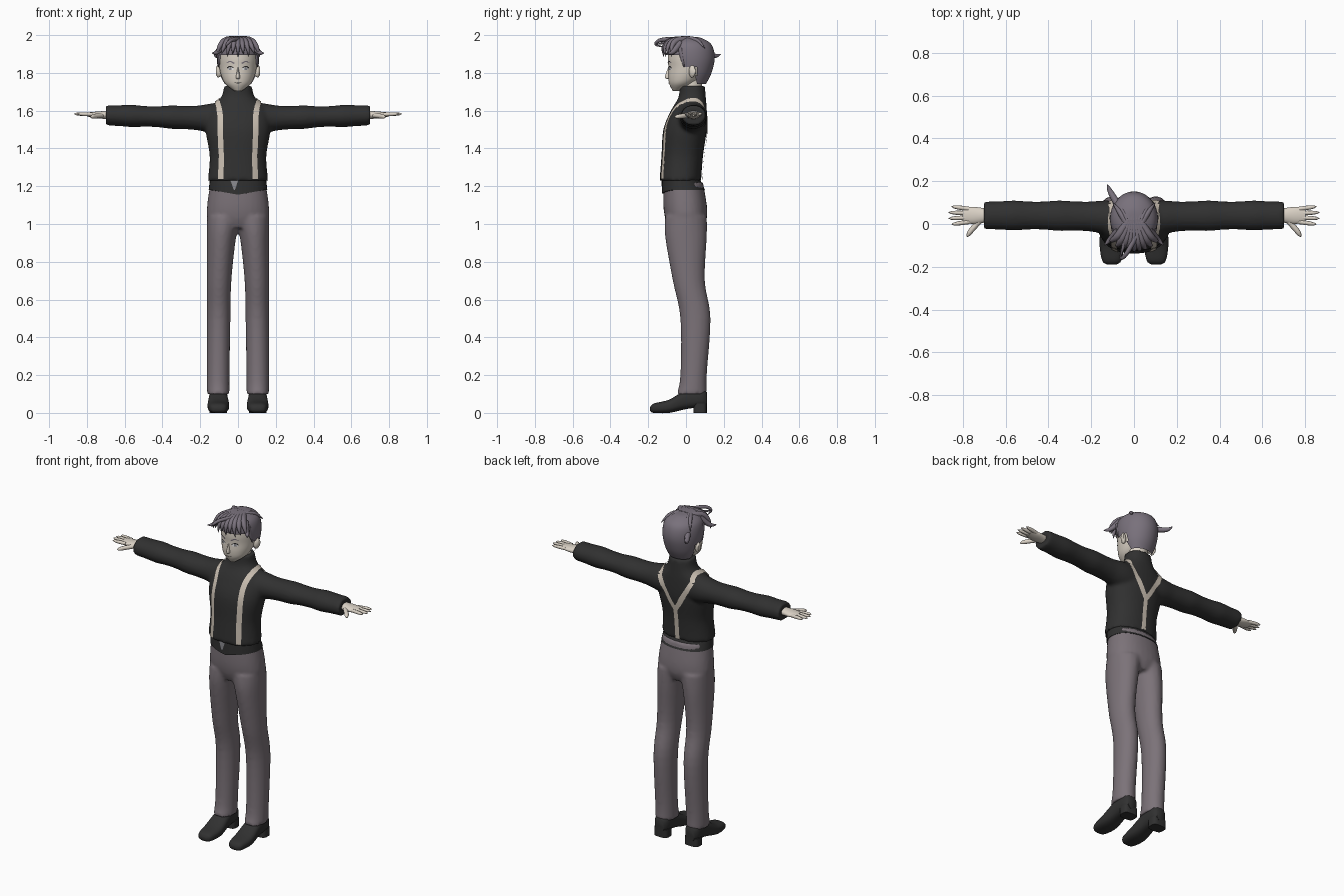
import bpy
import bmesh
from math import sin, cos, pi, sqrt, copysign
from mathutils import Vector
from mathutils.bvhtree import BVHTree

default_cube = bpy.data.objects.get("Cube")
if default_cube:
    bpy.data.objects.remove(default_cube)


def material(name, *rgb):
    mat = bpy.data.materials.new(name)
    mat.use_nodes = True
    mat.diffuse_color = (*rgb, 1)
    mat.node_tree.nodes["Principled BSDF"].inputs["Base Color"].default_value = (*rgb, 1)
    return mat


black = material("black cloth", .03, .03, .03)
mauve = material("mauve trousers", .2, .17, .19)
hair = material("mauve hair", .19, .165, .2)
skin = material("pale skin", .7, .64, .56)
cream = material("cream strap", .6, .53, .45)
metal = material("grey metal", .25, .25, .27)
white = material("eye white", .8, .8, .8)
ink = material("dark ink", .02, .02, .02)


def resample(rows, steps=5):
    """Smooth spline through rows of numbers."""
    rows = [rows[0], *rows, rows[-1]]
    result = []
    for before, start, end, after in zip(rows, rows[1:], rows[2:], rows[3:]):
        for step in range(steps):
            t = step / steps
            ease = t * t * (3 - 2 * t)
            leave, arrive = t * (1 - t) ** 2 / 2, t * t * (t - 1) / 2
            result.append([p + (q - p) * ease + (q - o) * leave + (r - p) * arrive
                           for o, p, q, r in zip(before, start, end, after)])
    return result + [list(rows[-1])]


def loft(bm, sections, axis="z", count=32, power=1, sides=(1,)):
    """Closed skin over sections: position, then low and high on both other axes."""
    for side in sides:
        loops = []
        for place, left, right, low, high in resample(sections):
            loop = []
            for index in range(count):
                angle = 2 * pi * index / count
                across, along = (copysign(abs(value) ** power, value) for value in (cos(angle), sin(angle)))
                u = (left + right + (right - left) * across) / 2
                v = (low + high + (high - low) * along) / 2
                x, y, z = {"z": (u, v, place), "x": (place, u, v), "y": (u, place, v)}[axis]
                loop.append(bm.verts.new((x * side, y, z)))
            loops.append(loop)
        for lower, upper in zip(loops, loops[1:]):
            for index in range(count):
                bm.faces.new((lower[index - 1], lower[index], upper[index], upper[index - 1]))
        bm.faces.new(loops[0])
        bm.faces.new(loops[-1])


def centred(*rows):
    """Sections symmetric in x, from height, half width, front and back."""
    return [(z, -half, half, front, back) for z, half, front, back in rows]


def finish(name, bm, mat, voxel=None):
    bmesh.ops.recalc_face_normals(bm, faces=bm.faces[:])
    for face in bm.faces:
        face.smooth = True
    for edge in bm.edges:
        edge.smooth = len(edge.link_faces) != 2 or edge.calc_face_angle(0) < 1
    mesh = bpy.data.meshes.new(name)
    bm.to_mesh(mesh)
    bm.free()
    mesh.materials.append(mat)
    obj = bpy.data.objects.new(name, mesh)
    bpy.context.collection.objects.link(obj)
    if voxel:
        blend = obj.modifiers.new("blend", "REMESH")
        blend.mode, blend.voxel_size, blend.use_smooth_shade = "VOXEL", voxel, True
        relax = obj.modifiers.new("relax", "SMOOTH")
        relax.iterations = 4
    return obj


def simple(name, mat, sections, **options):
    bm = bmesh.new()
    loft(bm, sections, **options)
    return finish(name, bm, mat)


def strands(name, mat, paths, taper):
    """Round strands along (radius, points) paths, narrowing to the tip."""
    curve = bpy.data.curves.new(name, "CURVE")
    curve.dimensions, curve.bevel_depth, curve.bevel_resolution = "3D", 1, 2
    curve.use_fill_caps = True
    for radius, path in paths:
        spline = curve.splines.new("POLY")
        points = resample(path)
        spline.points.add(len(points) - 1)
        for index, (target, point) in enumerate(zip(spline.points, points)):
            target.co = (*point, 1)
            target.radius = radius * max(.05, 1 - (index / (len(points) - 1)) ** taper)
    guide = bpy.data.objects.new(name + " guide", curve)
    bpy.context.collection.objects.link(guide)
    graph = bpy.context.evaluated_depsgraph_get()
    bm = bmesh.new()
    bm.from_mesh(bpy.data.meshes.new_from_object(guide.evaluated_get(graph)))
    bpy.data.objects.remove(guide)
    return finish(name, bm, mat)


def surface(obj):
    return BVHTree.FromObject(obj, bpy.context.evaluated_depsgraph_get())


def ribbon(name, mat, tree, guides, start, end, lift=.003, sides=(1, -1)):
    """Thin band laid on a surface, its width running from start to end."""
    bm = bmesh.new()
    for side in sides:
        hits = [tree.find_nearest(Vector((x * side, y, z)))[:2] for x, y, z in resample(guides)]
        last, previous = len(hits) - 1, None
        for index, (point, normal) in enumerate(hits):
            direction = hits[min(index + 1, last)][0] - hits[max(index - 1, 0)][0]
            reach = direction.cross(normal).normalized() * (start + (end - start) * index / last) / 2
            row = []
            for target in (point + reach, point, point - reach):
                spot, facing = tree.find_nearest(target)[:2]
                row.append(bm.verts.new(spot + facing * lift))
            if previous:
                for a, b, c, d in zip(previous, previous[1:], row[1:], row):
                    bm.faces.new((a, b, c, d))
            previous = row
    finish(name, bm, mat)


both = (1, -1)

# Sweater: body and collar blended with softly rippled sleeves
bm = bmesh.new()
loft(bm, centred((1.23, .16, -.14, .08), (1.36, .15, -.13, .09), (1.5, .172, -.12, .11),
                 (1.6, .16, -.08, .11), (1.67, .09, -.04, .105), (1.73, .075, -.035, .1)), power=.9)
sleeve = []
for index in range(10):
    x = .07 * (index + 1)
    swell = (1 - x / .7) ** 4
    ripple = .003 * sin(index * 2)
    deep, tall = .067 + .02 * swell + ripple, .056 + .05 * swell + ripple
    y, z = .04 - .02 * swell, 1.555 + .03 * x
    sleeve.append((x, y - deep, y + deep, z - tall, z + tall))
loft(bm, sleeve, axis="x", sides=both)
sweater = finish("sweater", bm, black, .01)

# Trousers: hips blended with two legs
bm = bmesh.new()
loft(bm, centred((.98, .1, -.09, .09), (1.03, .16, -.11, .11), (1.1, .163, -.12, .11),
                 (1.22, .146, -.12, .09)), power=.9)
leg = [(z, inner, .164, front, back) for z, inner, front, back in (
    (.1, .045, -.05, .11), (.2, .045, -.03, .11), (.5, .04, -.03, .13),
    (.7, .035, -.07, .1), (.93, .01, -.11, .11), (1.04, -.02, -.11, .11))]
loft(bm, leg, sides=both)
finish("trousers", bm, mauve, .01)

# Waistband dipping at the front, with its buckle
bm = bmesh.new()
loft(bm, centred((1.18, .155, -.128, .1), (1.245, .148, -.125, .07)), power=.9)
for vert in bm.verts:
    if vert.co.z < 1.19 and vert.co.y < 0:
        vert.co.z -= .025 * max(0, 1 - abs(vert.co.x) / .14)
waistband = finish("waistband", bm, black)
ribbon("buckle", metal, surface(waistband), [(-.02, -.14, 1.235), (-.02, -.14, 1.18)], .046, .004, sides=(1,))

# Suspenders joining in a Y at the back
cloth = surface(sweater)
ribbon("front_straps", cream, cloth, [(.1, -.15, 1.235), (.1, -.13, 1.5), (.1, -.08, 1.6),
                                      (.11, .05, 1.66), (.11, .11, 1.62)], .03, .03, .006)
ribbon("back_straps", cream, cloth, [(.11, .11, 1.62), (.05, .13, 1.5), (0, .13, 1.42)], .03, .03, .006)
ribbon("back_strap_tail", cream, cloth, [(0, .13, 1.43), (0, .1, 1.235)], .03, .03, .007, sides=(1,))

# Shoes with heels
shoe = [(y, .104 - half, .104 + half, low, high) for y, half, low, high in (
    (-.19, .02, .01, .03), (-.17, .045, 0, .05), (-.09, .057, 0, .07),
    (0, .05, .02, .12), (.08, .046, .03, .13), (.11, .03, .03, .11))]
simple("shoes", black, shoe, axis="y", power=.75, sides=both)
simple("shoe_heels", black, [(z, .058, .15, .04, .11) for z in (0, .05)], power=.6, sides=both)

# Hands: palm, four fanned fingers and a thumb
simple("palms", skin, [(.68, .01, .07, 1.555, 1.6), (.75, 0, .08, 1.56, 1.595), (.8, .01, .075, 1.57, 1.59)],
       axis="x", sides=both)
fingers = []
for side in both:
    for index in range(4):
        y = .01 + .02 * index
        tip = .83 + .04 * sin(pi * (index + 1) / 5)
        fan = (y - .04) * .4
        fingers.append((.0105, [(side * .77, y, 1.58), (side * tip, y + fan, 1.583)]))
    fingers.append((.013, [(side * .72, .015, 1.575), (side * .76, -.03, 1.57), (side * .78, -.06, 1.566)]))
strands("fingers", skin, fingers, 5)

# Head, neck, nose and ears
simple("neck", skin, centred((1.68, .055, -.02, .085), (1.8, .055, -.02, .085)))
head = simple("head", skin, centred(
    (1.705, .02, -.07, -.03), (1.74, .066, -.088, .04), (1.78, .087, -.094, .09), (1.83, .099, -.093, .13),
    (1.88, .104, -.096, .14), (1.93, .098, -.088, .13), (1.97, .06, -.04, .09)), count=40)
simple("nose", skin, centred((1.768, .009, -.098, -.07), (1.778, .011, -.112, -.07), (1.83, .003, -.094, -.07)))
simple("ears", skin, [(.09, .02, .04, 1.785, 1.815), (.105, .015, .05, 1.775, 1.84), (.117, .024, .05, 1.79, 1.83)],
       axis="x", sides=both)

# Painted face
face = surface(head)


def face_mark(name, mat, inner, outer, height, arch, start, end, lift):
    middle = (inner + outer) / 2
    guides = [(inner, -.1, height), (middle, -.1, height + arch), (outer, -.1, height)]
    ribbon(name, mat, face, guides, start, end, lift)


face_mark("eye_whites", white, .026, .068, 1.822, 0, .014, .012, .002)
face_mark("irises", metal, .039, .055, 1.823, 0, .016, .016, .003)
face_mark("lashes", ink, .022, .073, 1.826, .008, .003, .007, .004)
face_mark("eyebrows", hair, .02, .075, 1.85, .01, .008, .003, .004)
face_mark("mouth", ink, 0, .02, 1.744, 0, .003, .002, .002)

# Hair cap trimmed along the hairline
bm = bmesh.new()
loft(bm, centred((1.74, .07, 0, .105), (1.8, .1, -.07, .135), (1.88, .112, -.103, .152),
                 (1.95, .1, -.095, .135), (1.985, .055, -.05, .08), (1.992, .01, 0, .03)), count=48)
trimmed = []
for panel in bm.faces:
    centre = panel.calc_center_median()
    hairline = 1.9 if centre.y < -.02 else 1.835 if centre.y < .055 else 1.7
    if centre.z < hairline:
        trimmed.append(panel)
bmesh.ops.delete(bm, geom=trimmed, context="FACES")
finish("hair_cap", bm, hair)

# Fringe and crown locks, then side flicks and sideburns
locks = []
for index in range(9):
    x = .025 * (index - 4)
    y = -.118 * sqrt(1 - (x / .13) ** 2)
    tip = 1.885 + .015 * (index % 2)
    locks.append((.02, [(x / 4, .02, 1.975), (x * .7, y * .65, 1.97), (x, y, 1.935), (x * 1.15, y, tip)]))
    locks.append((.015, [(x / 3, 0, 1.98), (x * .7, .06, 1.972), (x, .1, 1.93)]))
for side in both:
    locks.append((.018, [(side * .07, -.03, 1.96), (side * .11, -.07, 1.91), (side * .138, -.1, 1.905)]))
    locks.append((.014, [(side * .09, -.03, 1.93), (side * .104, -.01, 1.83)]))

# Looping forelock and the flick at the back
locks.append((.012, [(.03, -.02, 1.98), (-.03, -.13, 1.975), (-.06, -.16, 1.95), (-.06, -.11, 1.935)]))
locks.append((.012, [(-.03, -.03, 1.98), (-.065, -.16, 1.95)]))
locks.append((.017, [(-.07, .08, 1.91), (-.11, .15, 1.89), (-.125, .185, 1.9)]))
strands("hair_locks", hair, locks, 2)
